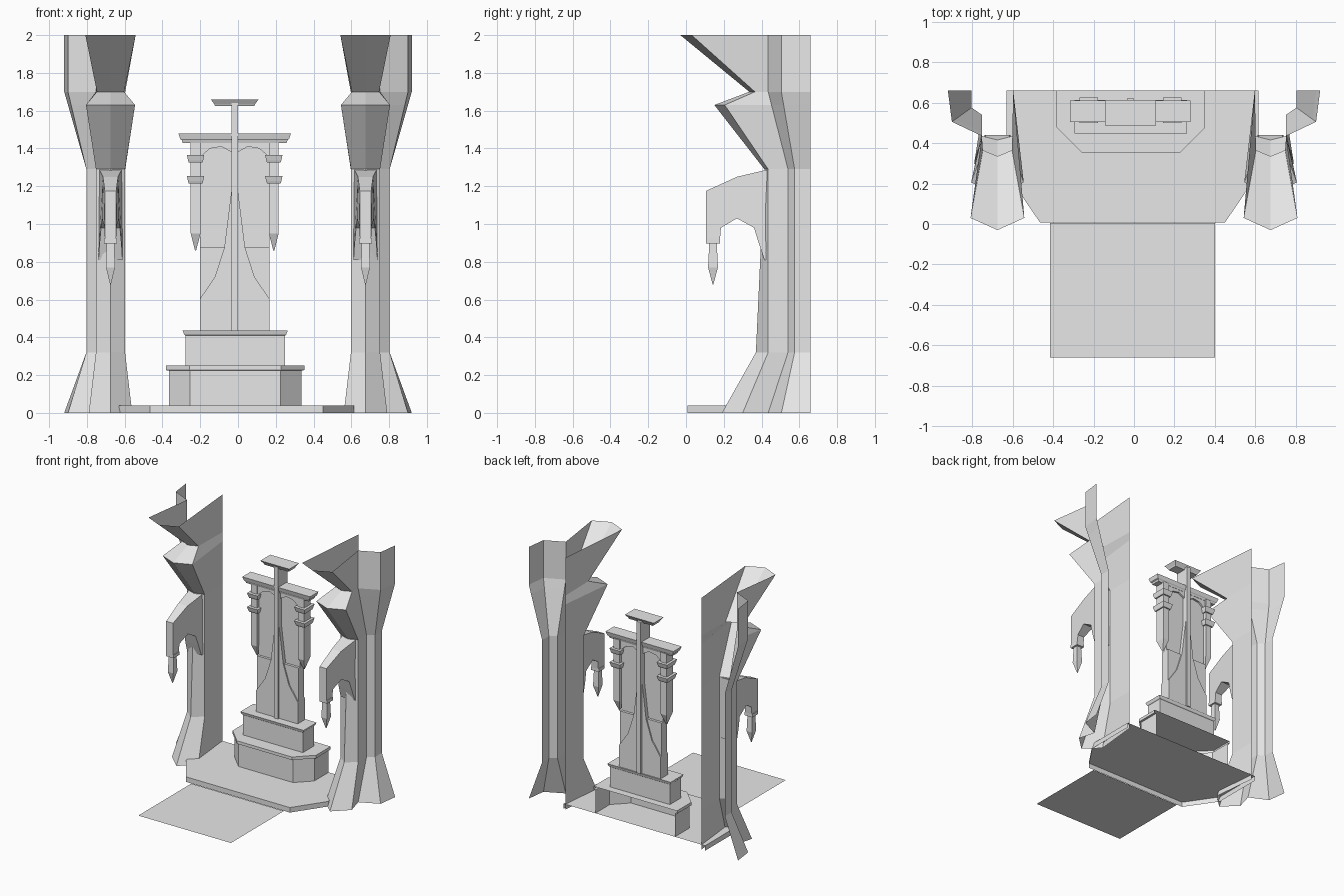
import bpy, bmesh

if "Cube" in bpy.data.objects:
    bpy.data.objects.remove(bpy.data.objects["Cube"])

stone = bpy.data.materials.new("pale_stone")
stone.diffuse_color = (0.8, 0.8, 0.8, 1)
stone.use_nodes = True
stone.node_tree.nodes["Principled BSDF"].inputs["Base Color"].default_value = stone.diffuse_color


def build(name, verts, faces):
    me = bpy.data.meshes.new(name)
    me.from_pydata(verts, [], faces)
    bm = bmesh.new()
    bm.from_mesh(me)
    bmesh.ops.recalc_face_normals(bm, faces=bm.faces)
    bm.to_mesh(me)
    bm.free()
    me.materials.append(stone)
    ob = bpy.data.objects.new(name, me)
    bpy.context.collection.objects.link(ob)
    return ob


def rings(name, rows, closed=True, cap_bottom=True, cap_top=True):
    """Skin between rows of points that all have the same count."""
    n = len(rows[0])
    verts = [p for r in rows for p in r]
    faces = []
    for i in range(len(rows) - 1):
        for j in range(n if closed else n - 1):
            k = (j + 1) % n
            faces.append((i * n + j, i * n + k, (i + 1) * n + k, (i + 1) * n + j))
    if cap_bottom:
        faces.append(tuple(range(n)))
    if cap_top:
        faces.append(tuple(range((len(rows) - 1) * n, len(rows) * n)))
    return build(name, verts, faces)


def stack(name, cx, cy, levels):
    """Rectangular stack: levels are (z, half width x, half depth y)."""
    return rings(name, [[(cx - a, cy - b, z), (cx + a, cy - b, z),
                         (cx + a, cy + b, z), (cx - a, cy + b, z)] for z, a, b in levels])


def slab(name, pts, y0, y1):
    return rings(name, [[(x, y, z) for x, z in pts] for y in (y0, y1)])


def open_step(name, outlines):
    """Step with open back and underside: outlines are (z, [(x, y)])."""
    return rings(name, [[(x, y, z) for x, y in o] for z, o in outlines],
                 closed=False, cap_bottom=False)


CX = -0.015

# walkway and floor platform
build("walkway", [(-.415, -.66, 0), (.4, -.66, 0), (.4, .005, 0), (-.415, .005, 0)], [(0, 1, 2, 3)])
floor = [(-.63, .66), (-.63, .25), (-.465, .008), (.45, .008), (.615, .25), (.615, .66)]
open_step("floor_platform", [(0, floor), (.04, floor)])


# stepped pedestal
def chamfered(w, front, c):
    return [(CX - w, .66), (CX - w, front + c), (CX - w + c, front),
            (CX + w - c, front), (CX + w, front + c), (CX + w, .66)]


low, rim = chamfered(.35, .37, .11), chamfered(.367, .353, .125)
open_step("lower_pedestal", [(.04, low), (.225, low), (.226, rim), (.25, rim)])
stack("upper_pedestal", CX, .53, [(.25, .264, .07), (.41, .264, .07), (.415, .27, .076), (.435, .278, .082)])

# central slab, upper panel and arch
CX = -0.0175
slab("lower_slab", [(CX - .183, .435), (CX + .183, .435), (CX + .183, .875), (CX - .183, .875)], .525, .595)
slab("upper_panel", [(CX - .183, .875), (CX + .183, .875), (CX + .183, 1.44), (CX - .183, 1.44)], .545, .575)
half = [(.183, 1.33), (.165, 1.37), (.13, 1.40), (.07, 1.41), (.015, 1.38)]
arch = [(CX + .183, 1.44)] + [(CX + x, z) for x, z in half]
arch += [(CX - x, z) for x, z in reversed(half)] + [(CX - .183, 1.44)]
slab("arch_head", arch, .53, .59)

# curved wings at the foot of the shaft
for s in (-1, 1):
    pts = [(.018, .435), (.183, .435), (.183, .605), (.105, .72), (.055, .875), (.018, 1.17)]
    slab("shaft_wing", [(CX + s * x, z) for x, z in pts], .515, .605)

# shaft, its cap and the cornice
stack("shaft", CX, .56, [(.435, .018, .06), (1.64, .018, .06)])
stack("shaft_cap", CX, .55, [(1.625, .105, .04), (1.635, .108, .045), (1.66, .127, .062)])
stack("cornice", CX, .557, [(1.43, .275, .035), (1.445, .28, .04), (1.45, .288, .045), (1.48, .298, .053)])

# hanging pointed columns with collars
for s in (-1, 1):
    x = CX + s * .207
    stack("hanging_column", x, .562, [(.86, .003, .003), (.95, .026, .04), (1.44, .026, .04)])
    for z in (1.215, 1.325):
        stack("column_collar", x, .562, [(z, .036, .05), (z + .012, .04, .055), (z + .04, .046, .063)])


# side pillars: open shells with flared crests, hooked brackets and spikes
PX = .675
levels = [  # z, half width, side y, ridge y, wing flare
    (0, .115, .30, .19, 1), (.32, .077, .435, .37, 0), (1.29, .077, .435, .415, 0),
    (1.63, .13, .205, .15, .83), (1.70, .072, .365, .335, 1), (2, .133, .03, -.03, 1)]
bracket = [  # y, z, half width
    (.44, 1.29, .06), (.27, 1.25, .04), (.105, 1.175, .03), (.105, .92, .03), (.18, .92, .03),
    (.185, .98, .03), (.27, 1.03, .045), (.36, .98, .05), (.385, .90, .058), (.415, .81, .063),
    (.44, .81, .065)]
for s in (-1, 1):
    rows = []
    for z, w, ys, yr, t in levels:
        sec = [(.597, .66), (PX - w, ys), (PX, yr), (PX + w, ys),
               (.752, .54 - .105 * t), (.803 + .097 * t, .575 - .07 * t), (.803 + .117 * t, .66)]
        rows.append([(s * x, y, z) for x, y in sec])
    rings("pillar_shell", rows, closed=False, cap_bottom=False, cap_top=False)
    rings("hooked_bracket", [[(s * PX + k * w, y, z) for y, z, w in bracket] for k in (-1, 1)])
    stack("spike_collar", s * PX, .143, [(.897, .034, .037), (.922, .034, .037)])
    stack("spike", s * PX, .143, [(.68, .002, .002), (.77, .024, .026), (.90, .02, .02)])
